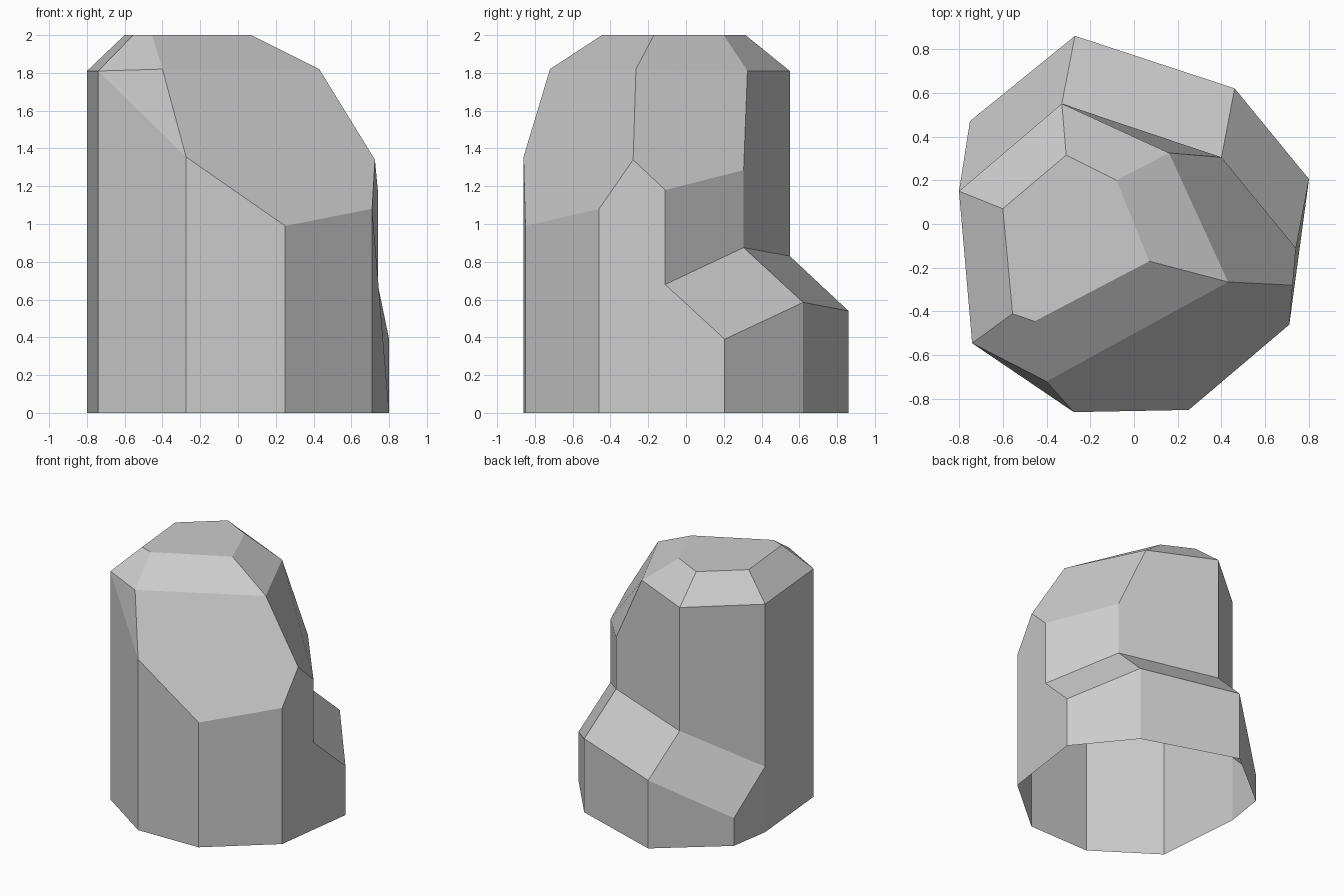
import bpy
import bmesh

if "Cube" in bpy.data.objects:
    bpy.data.objects.remove(bpy.data.objects["Cube"])

bm = bmesh.new()


def face(*points):
    """One flat facet; shared corners are welded at the end."""
    bm.faces.new([bm.verts.new(p) for p in points])


def strip(lower, upper):
    """Row of quads between two open profiles of equal length."""
    for i in range(len(lower) - 1):
        face(lower[i], lower[i + 1], upper[i + 1], upper[i])


def lift(outline, heights):
    return [(x, y, z) for (x, y), z in zip(outline, heights)]


# Footprint, counter-clockwise: rear half carries a ledge, front half runs up
rear_plan = [(0.80, 0.205), (0.46, 0.62), (-0.27, 0.86), (-0.75, 0.47), (-0.80, 0.15)]
front_plan = [(-0.80, 0.15), (-0.74, -0.545), (-0.275, -0.86), (0.25, -0.85), (0.71, -0.46)]
rear_rim = lift(rear_plan, [0.39, 0.585, 0.54, 0.22, 0.52])
front_rim = lift(front_plan, [1.81, 1.81, 1.355, 0.99, 1.08])
strip(lift(rear_plan, [0] * 5), rear_rim)
strip(lift(front_plan, [0] * 5), front_rim)

# Sloping ledge around the rear, up to the foot of the narrower column
ledge = [(0.74, -0.11, 0.68), (0.40, 0.305, 0.875), (-0.33, 0.55, 0.83), rear_rim[4]]
strip(rear_rim[:4], ledge[:3] + [ledge[3]])

# Shoulder corners and top outline
s_right, s_back = (0.43, -0.265, 1.82), (0.16, 0.325, 1.81)
s_rear_left, s_left = (-0.33, 0.55, 1.81), front_rim[0]
s_front_left, s_front = front_rim[1], (-0.40, -0.72, 1.82)
shoulder = [s_right, s_back, s_rear_left, s_left, s_front_left, s_front]
top = lift([(0.07, -0.17), (-0.08, 0.20), (-0.31, 0.315),
            (-0.60, 0.07), (-0.555, -0.41), (-0.455, -0.445)], [2.0] * 6)
strip(shoulder + shoulder[:1], top + top[:1])
face(*top)

# Upper column walls on the right, back and rear left
w_right, w_back = (0.74, -0.11, 1.18), (0.40, 0.305, 1.285)
w_front = (0.725, -0.28, 1.34)
face(ledge[0], ledge[1], w_back, w_right)
face(w_front, w_right, w_back, s_back, s_right)
face(ledge[1], ledge[2], s_rear_left, s_back, w_back)
face(ledge[2], ledge[3], s_left, s_rear_left)

# Right wall, large slanted front cut and its small left sliver
face((0.71, -0.46, 0), (0.80, 0.205, 0), rear_rim[0], ledge[0], w_right, w_front, front_rim[4])
face(front_rim[2], front_rim[3], front_rim[4], w_front, s_right, s_front)
face(s_front_left, front_rim[2], s_front)

# Weld and create the open-bottomed rock
bmesh.ops.remove_doubles(bm, verts=bm.verts[:], dist=0.001)
bmesh.ops.recalc_face_normals(bm, faces=bm.faces[:])
mesh = bpy.data.meshes.new("rock_pillar")
bm.to_mesh(mesh)
bm.free()
rock = bpy.data.objects.new("rock_pillar", mesh)
bpy.context.collection.objects.link(rock)
